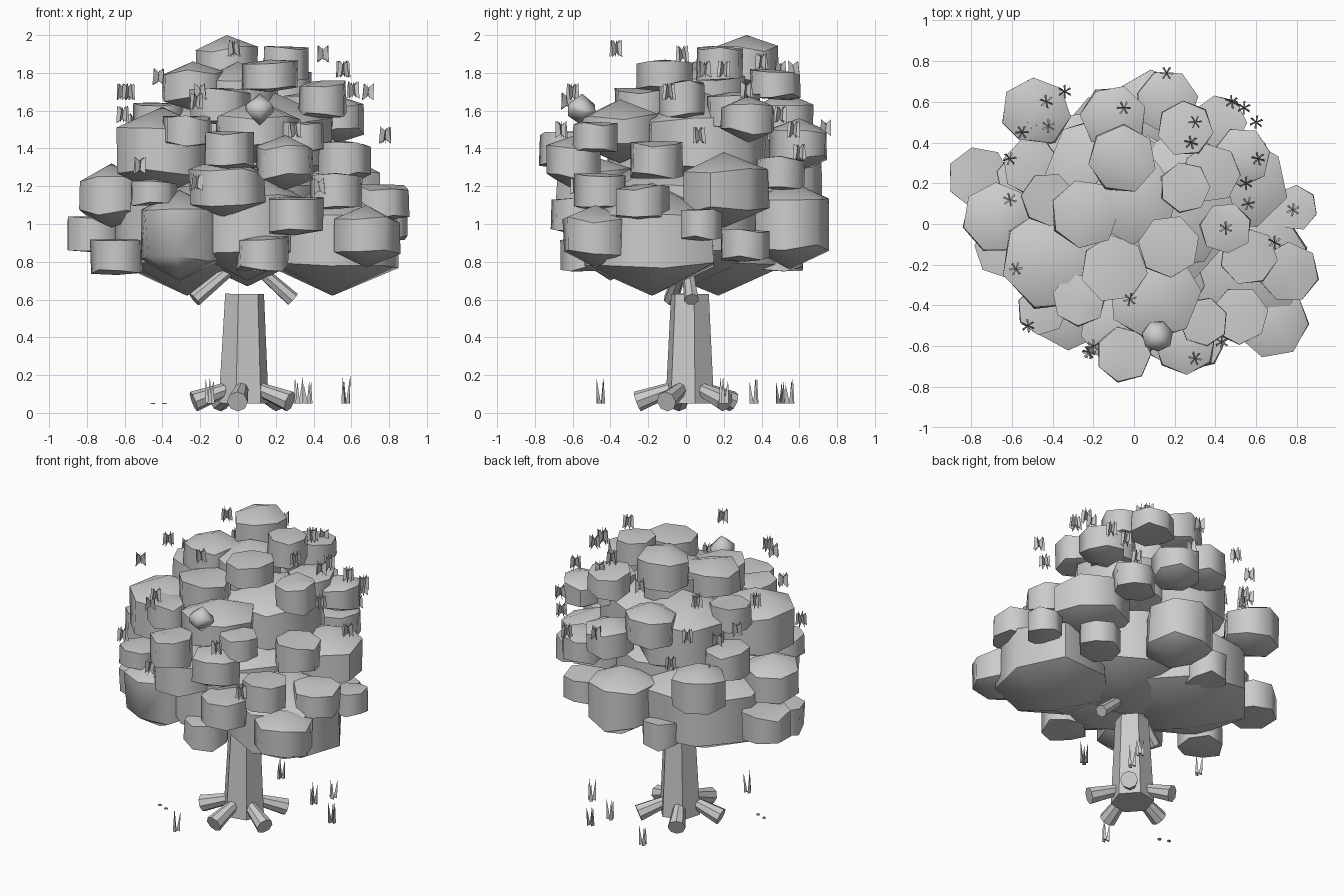
import bpy, bmesh, math, random
from mathutils import Vector, Matrix

random.seed(4)


def finish(bm, name, smooth=False):
    me = bpy.data.meshes.new(name)
    bmesh.ops.recalc_face_normals(bm, faces=bm.faces)
    if smooth:
        for f in bm.faces:
            f.smooth = True
    bm.to_mesh(me)
    bm.free()
    ob = bpy.data.objects.new(name, me)
    bpy.context.collection.objects.link(ob)
    if smooth:
        bpy.context.view_layer.objects.active = ob
        ob.select_set(True)
        bpy.ops.object.shade_smooth_by_angle(angle=math.radians(56))
        ob.select_set(False)
    return ob


def blob(bm, x, y, z0, z1, r, cap, sides=7):
    """Leaf clump: a faceted drum closed by a shallow cone at each end."""
    h, a0 = z1 - z0, random.uniform(0, 1)
    rings = []
    for z in (z0 + cap * h, z1 - cap * h):
        ring = []
        for i in range(sides):
            a = a0 + math.tau * i / sides
            k = r * random.uniform(0.98, 1.06)
            ring.append(bm.verts.new((x + k * math.cos(a), y + k * math.sin(a),
                                      z + random.uniform(-0.018, 0.018))))
        rings.append(ring)
    low, top = bm.verts.new((x, y, z0)), bm.verts.new((x, y, z1))
    for i in range(sides):
        j = (i + 1) % sides
        bm.faces.new((rings[0][i], rings[0][j], rings[1][j], rings[1][i]))
        bm.faces.new((low, rings[0][j], rings[0][i]))
        bm.faces.new((top, rings[1][i], rings[1][j]))


def limb(bm, a, b, r1, r2, sides):
    """Tapered prism from a to b."""
    a, b = Vector(a), Vector(b)
    d = b - a
    m = Matrix.Translation((a + b) / 2) @ d.to_track_quat('Z', 'Y').to_matrix().to_4x4()
    bmesh.ops.create_cone(bm, cap_ends=True, segments=sides, radius1=r1, radius2=r2,
                          depth=d.length, matrix=m)


def clumps(name, rows, cap):
    bm = bmesh.new()
    for row in rows:
        blob(bm, *row, cap)
    finish(bm, name, True)


# Trunk
bm = bmesh.new()
limb(bm, (0.03, 0.02, 0.05), (0.035, 0.02, 0.63), 0.135, 0.105, 6)
bmesh.ops.rotate(bm, verts=bm.verts, cent=(0.03, 0.02, 0),
                 matrix=Matrix.Rotation(math.radians(12), 3, 'Z'))
finish(bm, "trunk")

# Roots splayed around the base
bm = bmesh.new()
for i in range(5):
    a = math.radians(263 + 72 * i)
    c, s = math.cos(a), math.sin(a)
    limb(bm, (0.03 + 0.08 * c, 0.01 + 0.08 * s, 0.13),
         (0.03 + 0.27 * c, 0.01 + 0.27 * s, 0.06), 0.035, 0.055, 8)
finish(bm, "roots")

# Branch stubs under the crown
bm = bmesh.new()
for tip in ((0.29, 0.03, 0.6), (-0.23, -0.08, 0.6)):
    limb(bm, (0.03 + tip[0] * 0.2, tip[1] * 0.2, 0.78), tip, 0.03, 0.04, 7)
finish(bm, "branches")

# Large inner masses: x, y, bottom, top, radius
clumps("crown_core", [
    (-0.27, 0.17, 0.62, 1.28, 0.40), (0.50, -0.18, 0.62, 1.22, 0.35),
    (0.05, 0.02, 0.67, 1.40, 0.40), (0.05, -0.28, 0.70, 1.30, 0.30),
    (-0.40, -0.17, 1.15, 1.62, 0.25), (0.10, -0.35, 1.32, 1.66, 0.22),
    (0.18, 0.10, 1.15, 1.70, 0.32), (-0.15, 0.25, 1.15, 1.70, 0.28),
    (0.00, 0.12, 1.50, 1.86, 0.21),
], 0.27)

# Rounded clumps with pointed caps
clumps("round_clumps", [
    (-0.06, 0.32, 1.70, 2.00, 0.165), (-0.24, 0.05, 1.60, 1.86, 0.165),
    (0.25, -0.59, 1.18, 1.47, 0.15), (-0.06, -0.50, 1.03, 1.36, 0.20),
    (-0.31, -0.40, 0.70, 1.18, 0.21), (0.68, -0.48, 0.77, 1.10, 0.175),
    (-0.67, 0.03, 0.98, 1.32, 0.17), (0.52, 0.20, 0.98, 1.38, 0.23),
    (0.10, 0.55, 0.76, 1.23, 0.21), (0.53, 0.33, 1.43, 1.68, 0.14),
    (-0.48, 0.55, 1.05, 1.40, 0.17), (-0.10, 0.52, 1.38, 1.70, 0.16),
    (0.16, 0.60, 1.28, 1.56, 0.15),
], 0.24)

# Small pointed bud on the front of the crown
clumps("leaf_bud", [(0.115, -0.55, 1.52, 1.69, 0.075)], 0.42)

# Flat-topped drum clumps
clumps("flat_clumps", [
    (0.25, 0.18, 1.76, 1.94, 0.125), (0.17, -0.11, 1.70, 1.87, 0.15),
    (0.45, -0.02, 1.56, 1.76, 0.125), (0.25, 0.47, 1.66, 1.82, 0.135),
    (-0.05, -0.64, 1.29, 1.49, 0.135), (0.30, -0.57, 0.94, 1.14, 0.145),
    (0.13, -0.52, 0.75, 0.94, 0.14), (-0.64, -0.12, 0.73, 0.92, 0.14),
    (-0.76, 0.23, 0.85, 1.04, 0.15), (-0.27, -0.37, 1.41, 1.57, 0.13),
    (-0.10, -0.22, 1.53, 1.72, 0.16), (0.34, -0.48, 1.38, 1.54, 0.12),
    (0.56, -0.16, 1.24, 1.44, 0.14), (0.76, -0.24, 1.02, 1.21, 0.145),
    (0.79, 0.08, 0.91, 1.08, 0.11), (0.54, 0.31, 0.80, 0.97, 0.13),
    (0.52, -0.45, 1.08, 1.27, 0.14), (-0.42, 0.12, 1.48, 1.64, 0.13),
    (-0.17, 0.50, 0.75, 0.93, 0.13), (0.38, 0.25, 1.50, 1.70, 0.14),
    (0.42, 0.50, 1.18, 1.36, 0.13), (-0.45, -0.42, 1.10, 1.24, 0.12),
    (-0.50, 0.28, 1.22, 1.42, 0.14),
], 0.08)

# Leaf sprigs: small crossed, notched, leaning blades around the crown
SPRIGS = [
    (-0.02, -0.37, 1.93), (0.45, -0.02, 1.90), (0.56, 0.10, 1.82), (0.55, 0.20, 1.82),
    (0.61, 0.32, 1.71), (0.69, -0.09, 1.70), (0.78, 0.07, 1.47), (-0.42, 0.48, 1.78),
    (-0.61, 0.12, 1.70), (-0.61, 0.32, 1.58), (-0.55, 0.45, 1.54), (-0.20, -0.60, 1.70),
    (-0.22, -0.63, 1.65), (-0.50, 0.50, 1.33), (0.30, 0.50, 1.82), (0.28, 0.40, 1.86),
    (0.60, 0.50, 1.58), (0.54, 0.57, 1.50), (0.48, 0.60, 1.38), (0.16, 0.74, 1.51),
    (-0.05, 0.57, 1.82), (-0.43, 0.60, 1.59), (-0.34, 0.65, 1.40), (-0.58, -0.22, 1.70),
    (-0.52, -0.50, 1.31), (0.43, -0.58, 1.20), (-0.22, -0.63, 1.22), (0.30, -0.66, 1.50),
]
PROFILE = [(-0.035, -0.045), (0, -0.022), (0.035, -0.045),
           (0.03, 0.045), (0, 0.022), (-0.03, 0.045)]
bm = bmesh.new()
for x, y, z in SPRIGS:
    a0 = random.uniform(0, 3)
    for k in range(3):
        a, lean = a0 + math.pi * k / 3, random.choice((-0.12, 0.12))
        c, s = math.cos(a), math.sin(a)
        bm.faces.new([bm.verts.new((x + c * u - s * w * lean, y + s * u + c * w * lean, z + w))
                      for u, w in PROFILE])
finish(bm, "leaf_sprigs")

# Grass tufts: three thin spikes each
bm = bmesh.new()
for x, y in ((0.57, 0.20), (0.37, 0.50), (0.32, 0.36), (-0.06, 0.55), (-0.15, -0.45)):
    a0 = random.uniform(0, 6)
    for k in range(3):
        a = a0 + math.tau * k / 3
        c, s = math.cos(a), math.sin(a)
        limb(bm, (x + 0.015 * c, y + 0.015 * s, 0.05),
             (x + 0.025 * c, y + 0.025 * s, random.uniform(0.16, 0.2)), 0.014, 0.0, 3)
finish(bm, "grass")

# Tiny flat pebbles
bm = bmesh.new()
for x, y in ((-0.45, -0.2), (-0.39, -0.22)):
    limb(bm, (x, y, 0.046), (x, y, 0.053), 0.014, 0.01, 5)
finish(bm, "pebbles")
